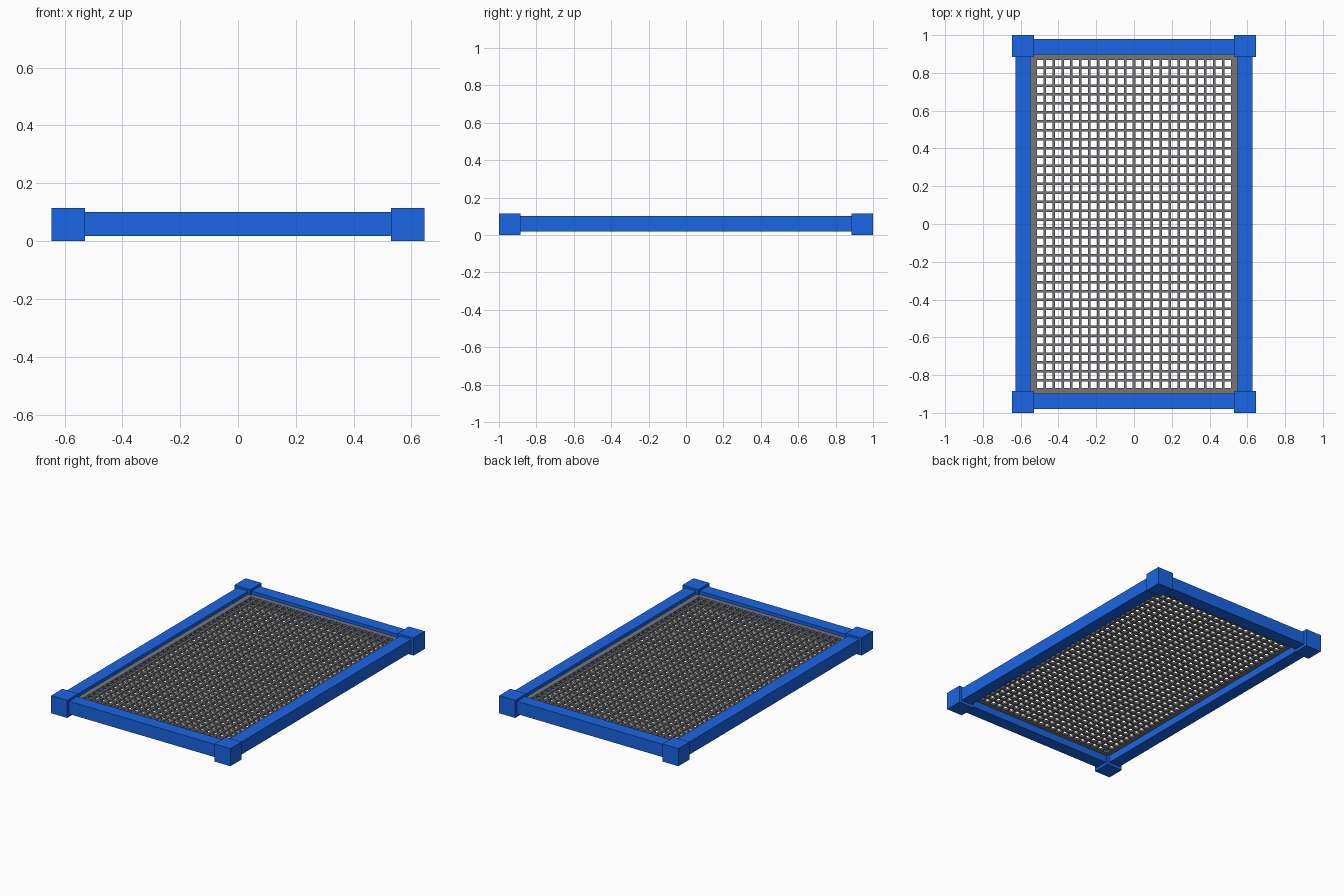
import bpy, bmesh

if "Cube" in bpy.data.objects:
    bpy.data.objects.remove(bpy.data.objects["Cube"])

def material(name, col):
    m = bpy.data.materials.new(name)
    m.diffuse_color = (*col, 1)
    m.use_nodes = True
    m.node_tree.nodes["Principled BSDF"].inputs["Base Color"].default_value = m.diffuse_color
    return m

blue = material("frame blue", (0.01, 0.133, 0.78))
grey = material("mesh grey", (0.18, 0.18, 0.19))

def finish(name, bm, mat):
    me = bpy.data.meshes.new(name)
    bm.to_mesh(me)
    bm.free()
    me.materials.append(mat)
    ob = bpy.data.objects.new(name, me)
    bpy.context.collection.objects.link(ob)
    return ob

def box(name, lo, hi, mat):
    bm = bmesh.new()
    bmesh.ops.create_cube(bm, size=1)
    for v in bm.verts:
        v.co = [(a + b) / 2 + c * (b - a) for a, b, c in zip(lo, hi, v.co)]
    return finish(name, bm, mat)

def span(s, a, b):
    return min(s * a, s * b), max(s * a, s * b)

# Corner blocks
for sx in (-1, 1):
    for sy in (-1, 1):
        x0, x1 = span(sx, 0.53, 0.645)
        y0, y1 = span(sy, 0.885, 1.0)
        box("corner_block", (x0, y0, 0), (x1, y1, 0.115), blue)

# Side rails and end rails
for s in (-1, 1):
    a, b = span(s, 0.547, 0.628)
    box("side_rail", (a, -0.89, 0.018), (b, 0.89, 0.101), blue)
    a, b = span(s, 0.898, 0.98)
    box("end_rail", (-0.535, a, 0.018), (0.535, b, 0.101), blue)

# Perforated sheet: grid of square holes inside a plain border
def cuts(lo, hi, first, count, pitch, hole):
    out = [lo]
    for i in range(count):
        out += [first + i * pitch, first + i * pitch + hole]
    return out + [hi]

PITCH, HOLE, NX, NY = 0.0473, 0.034, 22, 37
xs = cuts(-0.56, 0.56, -((NX - 1) * PITCH + HOLE) / 2, NX, PITCH, HOLE)
ys = cuts(-0.91, 0.91, -((NY - 1) * PITCH + HOLE) / 2, NY, PITCH, HOLE)
bm = bmesh.new()
grid = [[bm.verts.new((x, y, 0.08)) for y in ys] for x in xs]
for i in range(len(xs) - 1):
    for j in range(len(ys) - 1):
        if not (i % 2 and j % 2):
            bm.faces.new((grid[i][j], grid[i + 1][j], grid[i + 1][j + 1], grid[i][j + 1]))
sheet = finish("mesh_sheet", bm, grey)
mod = sheet.modifiers.new("thickness", "SOLIDIFY")
mod.thickness = 0.015
mod.offset = -1
